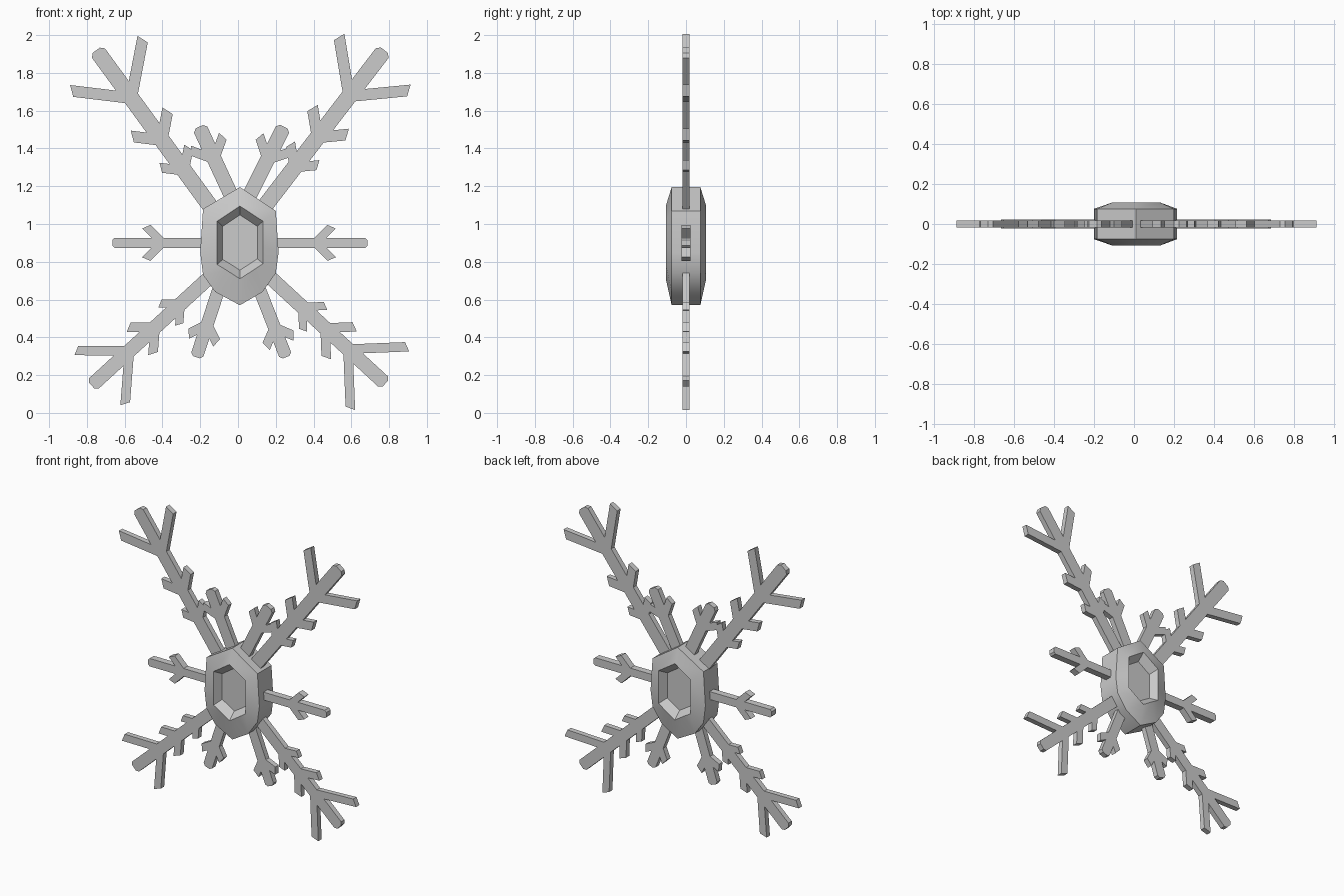
import bpy, bmesh, math
from mathutils import Vector

if "Cube" in bpy.data.objects:
    bpy.data.objects.remove(bpy.data.objects["Cube"])


def finish(name, bm):
    bmesh.ops.recalc_face_normals(bm, faces=bm.faces)
    me = bpy.data.meshes.new(name)
    bm.to_mesh(me)
    bm.free()
    ob = bpy.data.objects.new(name, me)
    bpy.context.collection.objects.link(ob)
    return ob


def side_points(h, branches, sign):
    """One edge of a limb, base to tip, with its angled side branches."""
    pts = []
    for d, length, w, deg in branches:
        c, s = math.cos(math.radians(deg)), math.sin(math.radians(deg))
        for k, ends in ((1, (None, length - 0.4 * w)), (-1, (length, None))):
            ou, ov = d - k * s * w / 2, k * c * w / 2
            for t in ends:
                t = (h - ov) / s if t is None else t
                pts.append((ou + t * c, sign * (ov + t * s)))
    return pts


def limb(name, start, tip, width, branches, thick=0.036):
    """Flat crystal limb: one traced outline with a chamfered tip, extruded in y."""
    a, b = Vector(start), Vector(tip)
    axis = (b - a).normalized()
    perp = Vector((-axis.y, axis.x))
    n, h, root = (b - a).length, width / 2, -0.04
    ch = h * 0.45
    right = [(root, -h)] + side_points(h, branches, -1) + [(n - ch, -h), (n, -h + ch)]
    left = [(root, h)] + side_points(h, branches, 1) + [(n - ch, h), (n, h - ch)]
    bm = bmesh.new()
    verts = []
    for u, v in right + left[::-1]:
        p = a + axis * u + perp * v
        verts.append(bm.verts.new((p.x, -thick / 2, p.y)))
    face = bm.faces.new(verts)
    ext = bmesh.ops.extrude_face_region(bm, geom=[face], use_keep_orig=True)
    moved = [g for g in ext["geom"] if isinstance(g, bmesh.types.BMVert)]
    bmesh.ops.translate(bm, verts=moved, vec=(0, thick, 0))
    return finish(name, bm)


def long_branches(dists, scale, w, deg):
    return [(d, l * scale, w * f, deg) for d, l, f in zip(dists, (0.33, 0.17, 0.135), (1, 1, 0.85))][::-1]


# Four long diagonal arms
upper = long_branches((0.695, 0.42, 0.22), 1.0, 0.06, 47)
limb("arm_upper_right", (0.165, 1.125), (0.775, 1.92), 0.085, upper)
limb("arm_upper_left", (-0.155, 1.105), (-0.75, 1.92), 0.085, upper)
limb("arm_lower_right", (0.2, 0.69), (0.78, 0.155), 0.075,
     long_branches((0.52, 0.355, 0.19), 0.98, 0.05, 45))
limb("arm_lower_left", (-0.17, 0.70), (-0.775, 0.145), 0.075,
     long_branches((0.55, 0.365, 0.18), 0.88, 0.05, 43))

# Four short spikes
short_up = [(0.19, 0.14, 0.05, 45)]
short_low = [(0.185, 0.12, 0.05, 45)]
limb("spike_upper_right", (0.07, 1.17), (0.243, 1.515), 0.078, short_up)
limb("spike_upper_left", (-0.045, 1.17), (-0.205, 1.515), 0.078, short_up)
limb("spike_lower_right", (0.125, 0.625), (0.255, 0.295), 0.068, short_low)
limb("spike_lower_left", (-0.105, 0.645), (-0.22, 0.295), 0.068, short_low)

# Two horizontal spikes
limb("spike_right", (0.21, 0.9), (0.685, 0.9), 0.054, [(0.2, 0.13, 0.045, 45)], 0.046)
limb("spike_left", (-0.2, 0.9), (-0.665, 0.9), 0.054, [(0.2, 0.13, 0.045, 45)], 0.046)

# Central gem: outer girdle, raised rim and recessed floor, the same front and back
outer = [(0.01, 1.195), (0.2, 1.07), (0.215, 0.85), (0.2, 0.74), (0.13, 0.64),
         (0.01, 0.57), (-0.12, 0.64), (-0.185, 0.73), (-0.2, 0.85), (-0.185, 1.08)]
rim = [(0.01, 1.095), (0.132, 1.015), (0.132, 0.88), (0.132, 0.79), (0.08, 0.755),
       (0.01, 0.71), (-0.06, 0.755), (-0.11, 0.785), (-0.11, 0.88), (-0.11, 1.015)]
mid = (0.01, 0.9)
floor = [(mid[0] + (x - mid[0]) * 0.76, mid[1] + (z - mid[1]) * 0.76) for x, z in rim]
bm = bmesh.new()
rings = [[bm.verts.new((x, y, z)) for x, z in ring] for ring, y in
         ((floor, -0.055), (rim, -0.107), (outer, -0.076),
          (outer, 0.076), (rim, 0.107), (floor, 0.055))]
for r0, r1 in zip(rings, rings[1:]):
    for i in range(len(r0)):
        j = (i + 1) % len(r0)
        bm.faces.new((r0[i], r0[j], r1[j], r1[i]))
bm.faces.new(rings[0])
bm.faces.new(rings[-1])
gem = finish("center_gem", bm)
bpy.context.view_layer.objects.active = gem
gem.select_set(True)
bpy.ops.object.shade_smooth_by_angle(angle=math.radians(42))
